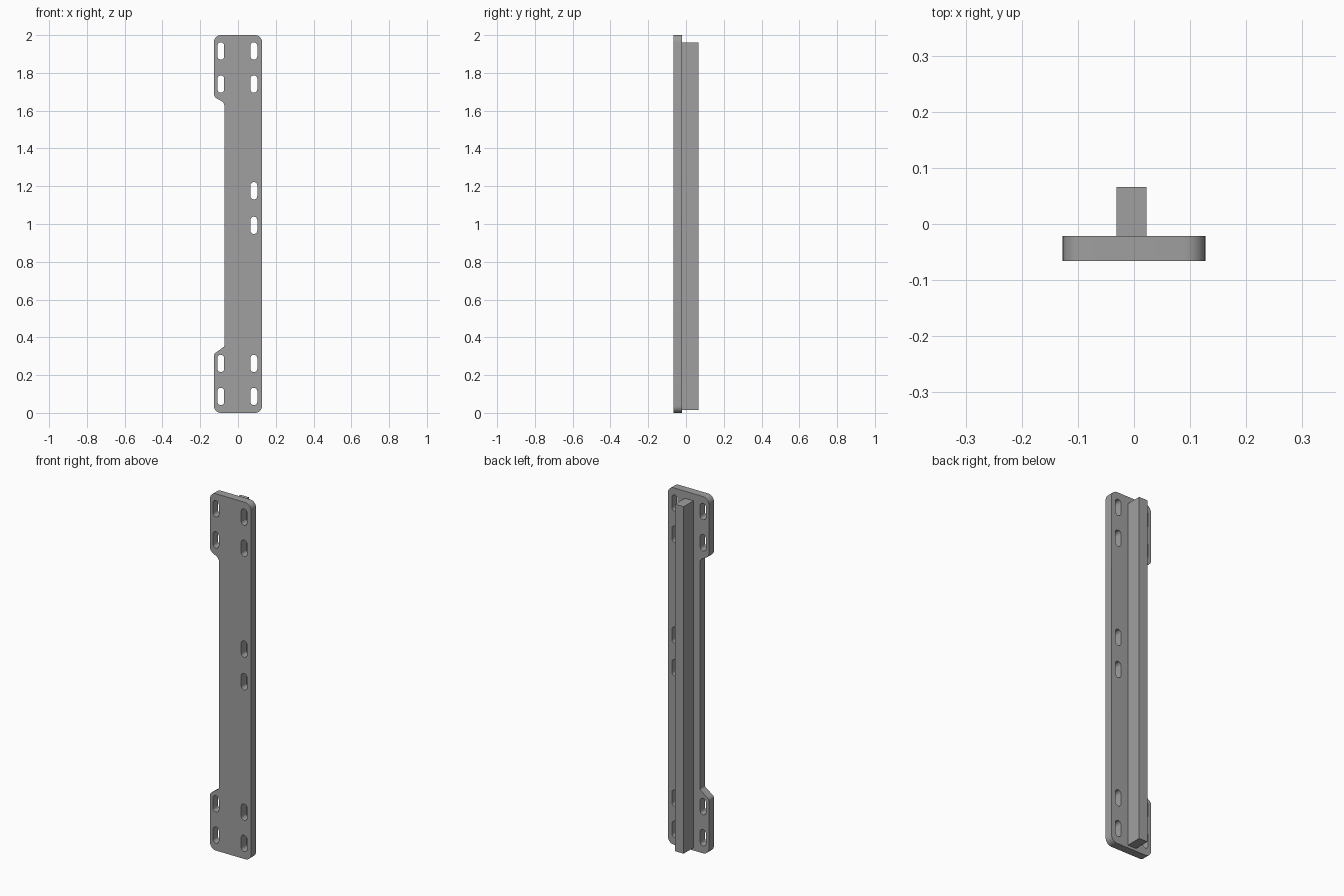
import bpy, bmesh, math
from mathutils import Vector

if "Cube" in bpy.data.objects:
    bpy.data.objects.remove(bpy.data.objects["Cube"])

steel = bpy.data.materials.new("grey_steel")
steel.diffuse_color = (0.35, 0.35, 0.35, 1)
steel.use_nodes = True
steel.node_tree.nodes["Principled BSDF"].inputs["Base Color"].default_value = steel.diffuse_color

PLATE_FRONT, PLATE_BACK, RIB_BACK = -0.066, -0.021, 0.066


def rounded(corners, steps=8):
    """Outline with a true arc of the given radius at each (x, z, radius) corner."""
    out = []
    for i, (x, z, r) in enumerate(corners):
        p = Vector((x, z))
        a = (Vector(corners[i - 1][:2]) - p).normalized()
        b = (Vector(corners[(i + 1) % len(corners)][:2]) - p).normalized()
        half = a.angle(b) / 2
        centre = p + (a + b).normalized() * r / math.sin(half)
        start = p + a * r / math.tan(half) - centre
        end = p + b * r / math.tan(half) - centre
        turn = start.angle_signed(end)
        for k in range(steps + 1):
            t = -turn * k / steps
            c, s = math.cos(t), math.sin(t)
            out.append(centre + Vector((start.x * c - start.y * s, start.x * s + start.y * c)))
    return out


def slot(cx, cz, r=0.018, length=0.092, steps=10):
    """Vertical slot with round ends."""
    pts = []
    for sign in (1, -1):
        for k in range(steps + 1):
            t = math.pi * k / steps
            pts.append(Vector((cx + sign * r * math.cos(t),
                               cz + sign * (length / 2 - r + r * math.sin(t)))))
    return pts


# Mounting plate: notched outline with slotted holes
outline = rounded([
    (-0.127, 0.0, 0.036), (0.127, 0.0, 0.036), (0.127, 2.0, 0.036), (-0.127, 2.0, 0.036),
    (-0.127, 1.672, 0.03), (-0.072, 1.642, 0.03),
    (-0.072, 0.352, 0.012), (-0.127, 0.312, 0.02)])
loops = [outline]
loops += [slot(-0.091, z) for z in (0.087, 0.262, 1.741, 1.916)]
loops += [slot(0.084, z) for z in (0.087, 0.262, 0.993, 1.176, 1.741, 1.916)]

curve = bpy.data.curves.new("mounting_plate", 'CURVE')
curve.dimensions = '2D'
curve.fill_mode = 'BOTH'
curve.extrude = (PLATE_BACK - PLATE_FRONT) / 2
for pts in loops:
    spline = curve.splines.new('POLY')
    spline.points.add(len(pts) - 1)
    for point, p in zip(spline.points, pts):
        point.co = (p.x, p.y, 0, 1)
    spline.use_cyclic_u = True
plate = bpy.data.objects.new("mounting_plate", curve)
bpy.context.collection.objects.link(plate)
plate.rotation_euler.x = math.pi / 2
plate.location.y = (PLATE_FRONT + PLATE_BACK) / 2
bpy.context.view_layer.objects.active = plate
plate.select_set(True)
bpy.ops.object.convert(target='MESH')
plate = bpy.context.object

bm = bmesh.new()
bm.from_mesh(plate.data)
bmesh.ops.remove_doubles(bm, verts=bm.verts, dist=1e-5)
bmesh.ops.recalc_face_normals(bm, faces=bm.faces)
bm.to_mesh(plate.data)
bm.free()
plate.data.materials.clear()
plate.data.materials.append(steel)
bpy.ops.object.shade_smooth_by_angle(angle=math.radians(30))

# Square rib running along the back
x0, x1, z0, z1 = -0.031, 0.022, 0.015, 1.96
bpy.ops.mesh.primitive_cube_add(
    size=1, location=((x0 + x1) / 2, (PLATE_BACK + RIB_BACK) / 2, (z0 + z1) / 2))
rib = bpy.context.object
rib.name = "back_rib"
rib.scale = (x1 - x0, RIB_BACK - PLATE_BACK, z1 - z0)
bpy.ops.object.transform_apply(location=False, rotation=False, scale=True)
rib.data.materials.append(steel)
